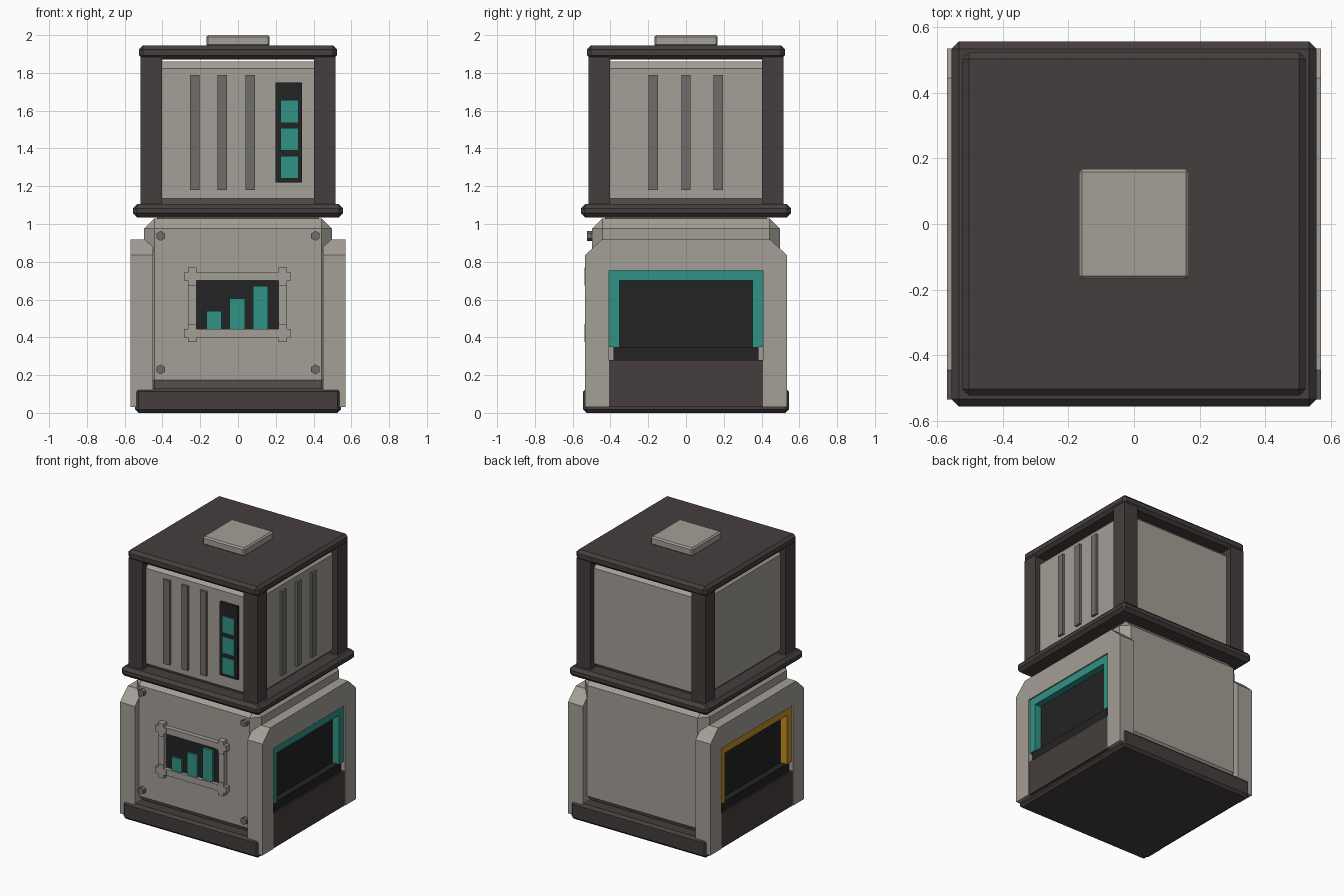
import bpy, bmesh
from math import pi
from mathutils import Matrix, Vector

old = bpy.data.objects.get("Cube")
if old:
    bpy.data.objects.remove(old)


def material(name, r, g, b):
    m = bpy.data.materials.new(name)
    m.use_nodes = True
    m.diffuse_color = (r, g, b, 1)
    m.node_tree.nodes["Principled BSDF"].inputs["Base Color"].default_value = (r, g, b, 1)
    return m


SHELL = material("warm_grey", .37, .347, .308)
FRAME = material("dark_brown", .06, .048, .047)
SLAT = material("mid_grey", .156, .153, .138)
BLACK = material("near_black", .017, .017, .017)
TEAL = material("teal", .03, .29, .24)
AMBER = material("amber", .55, .27, .018)


def finish(name, bm, mat):
    bmesh.ops.recalc_face_normals(bm, faces=bm.faces)
    me = bpy.data.meshes.new(name)
    bm.to_mesh(me)
    bm.free()
    me.materials.append(mat)
    ob = bpy.data.objects.new(name, me)
    bpy.context.collection.objects.link(ob)
    return ob


def box(name, x, y, z, mat, bevel=0):
    """Box between (low, high) pairs, with an optional chamfer."""
    bm = bmesh.new()
    bmesh.ops.create_cube(bm, size=1)
    for v in bm.verts:
        v.co = Vector([p[0] if c < 0 else p[1] for c, p in zip(v.co, (x, y, z))])
    if bevel:
        bmesh.ops.bevel(bm, geom=bm.edges[:], offset=bevel, segments=1,
                        affect='EDGES', profile=.5)
    return finish(name, bm, mat)


def sym(h):
    return (-h, h)


def side(s, a, b):
    return tuple(sorted((s * a, s * b)))


def arch(name, s, x0, x1, outline, mat):
    """Extrude a y-z outline along x on side s."""
    bm = bmesh.new()
    f = bm.faces.new([bm.verts.new((s * x0, y, z)) for y, z in outline])
    new = bmesh.ops.extrude_face_region(bm, geom=[f])["geom"]
    bmesh.ops.translate(bm, vec=(s * (x1 - x0), 0, 0),
                        verts=[v for v in new if isinstance(v, bmesh.types.BMVert)])
    return finish(name, bm, mat)


def mirrored(half):
    """Complete a half outline across y = 0."""
    return half + [(-y, z) for y, z in reversed(half)]


# Main stacked volumes
box("base_plinth", sym(.545), sym(.545), (0, .13), FRAME, .018)
box("lower_body", sym(.497), sym(.497), (.12, 1.03), SHELL, .055)
box("neck", sym(.43), sym(.43), (1.02, 1.05), SHELL)
box("middle_collar", sym(.556), sym(.556), (1.035, 1.105), FRAME, .022)
box("upper_body", sym(.475), sym(.475), (1.1, 1.86), SHELL, .036)
box("top_slab", sym(.523), sym(.523), (1.872, 1.945), FRAME, .02)
box("top_cap", sym(.168), sym(.168), (1.94, 2), SHELL, .01)

# Corner posts of the upper cage
for sx in (-1, 1):
    for sy in (-1, 1):
        box("corner_post", side(sx, .403, .515), side(sy, .403, .515), (1.09, 1.885), FRAME)

# Side housings with a window on each flank
for s, trim, label in ((1, TEAL, "left"), (-1, AMBER, "right")):
    arch(label + "_housing", s, .45, .57, mirrored(
        [(.407, .03), (.535, .03), (.535, .835), (.445, .918)])
        + [(-.407, .755), (.407, .755)], SHELL)
    arch(label + "_window_trim", s, .49, .56, mirrored(
        [(.352, .348), (.407, .348), (.407, .755)])
        + [(-.352, .7), (.352, .7)], trim)
    box(label + "_window", side(s, .49, .51), sym(.36), (.34, .71), BLACK)
    box(label + "_window_sill", side(s, .49, .556), sym(.385), (.275, .348), BLACK)
    box(label + "_lower_panel", side(s, .45, .566), sym(.407), (.03, .28), FRAME)

# Vent slats on the front and left faces of the upper body
for c in (-.23, -.084, .064):
    box("front_slat", (c - .025, c + .025), (-.492, -.46), (1.18, 1.79), SLAT)
for c in (-.174, 0, .17):
    box("left_slat", (.46, .492), (c - .025, c + .025), (1.18, 1.79), SLAT)

# Level meter
box("meter_panel", (.198, .34), (-.492, -.46), (1.22, 1.75), BLACK)
for z in (1.24, 1.388, 1.536):
    box("meter_light", (.224, .32), (-.5, -.48), (z, z + .12), TEAL)

# Front display with crossed frame bars and a bar chart
box("display_screen", (-.23, .225), (-.505, -.48), (.44, .71), BLACK)
for x in (-.265, .215):
    box("display_upright", (x, x + .045), (-.53, -.48), (.4, .743), SHELL)
    for z in (.4, .7):
        box("corner_bracket_upright", (x, x + .045), (-.538, -.48),
            (z - .025, z + .07), SHELL)
        box("corner_bracket_cross", (x - .022, x + .066), (-.537, -.48),
            (z, z + .044), SHELL)
for z in (.4, .7):
    box("display_rail", (-.265, .26), (-.53, -.48), (z, z + .045), SHELL)
for x, top in ((-.167, .54), (-.044, .605), (.08, .672)):
    box("chart_bar", (x, x + .08), (-.52, -.49), (.445, top), TEAL)

# Hexagonal bolts in the front corners
for x in (-.41, .41):
    for z in (.23, .937):
        bm = bmesh.new()
        bmesh.ops.create_cone(bm, cap_ends=True, segments=6, radius1=.026,
                              radius2=.026, depth=.05)
        bm.transform(Matrix.Translation((x, -.5, z)) @ Matrix.Rotation(pi / 2, 4, 'X'))
        finish("front_bolt", bm, SLAT)
